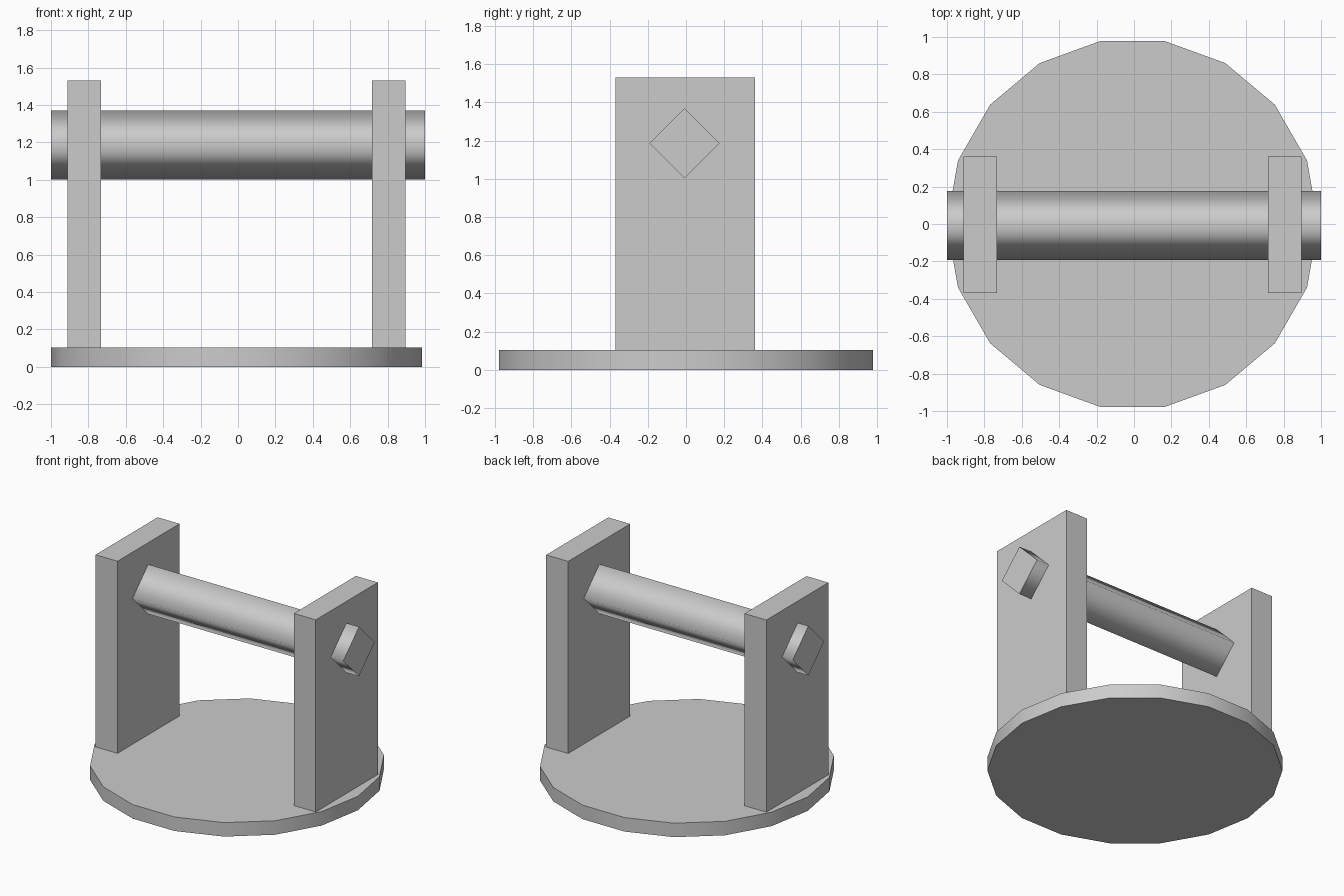
import bpy
from math import pi

if "Cube" in bpy.data.objects:
    bpy.data.objects.remove(bpy.data.objects["Cube"])

CX = -0.008  # shared x centre of base and uprights


def prism(name, sides, radius, depth, location, rotation=(0, 0, 0), spin=0.0):
    """Cylinder with smooth walls, flat caps and sharp rims."""
    bpy.ops.mesh.primitive_cylinder_add(vertices=sides, radius=radius, depth=depth)
    ob = bpy.context.object
    ob.name = name
    me = ob.data
    if spin:
        from mathutils import Matrix
        me.transform(Matrix.Rotation(spin, 4, 'Z'))
    cap_edges = set()
    for p in me.polygons:
        cap = abs(p.normal.z) > 0.9
        p.use_smooth = not cap
        if cap:
            cap_edges.update(p.edge_keys)
    for e in me.edges:
        e.use_edge_sharp = e.key in cap_edges
    ob.location = location
    ob.rotation_euler = rotation
    return ob


def box(name, size, location):
    bpy.ops.mesh.primitive_cube_add(size=1, location=location)
    ob = bpy.context.object
    ob.name = name
    ob.scale = size
    bpy.ops.object.transform_apply(location=False, rotation=False, scale=True)
    return ob


# Round base plate, a corner pointing along x
prism("base_plate", 18, 0.993, 0.104, (CX, 0, 0.052), spin=pi / 2)

# Two upright side plates
for side, label in ((-1, "left"), (1, "right")):
    box(label + "_upright", (0.18, 0.728, 1.427),
        (CX + side * 0.8145, -0.004, 0.104 + 1.427 / 2))

# Square crossbar set on its corner, running through both uprights
prism("crossbar", 4, 0.184, 2.0, (0, -0.008, 1.186), rotation=(0, pi / 2, 0))
